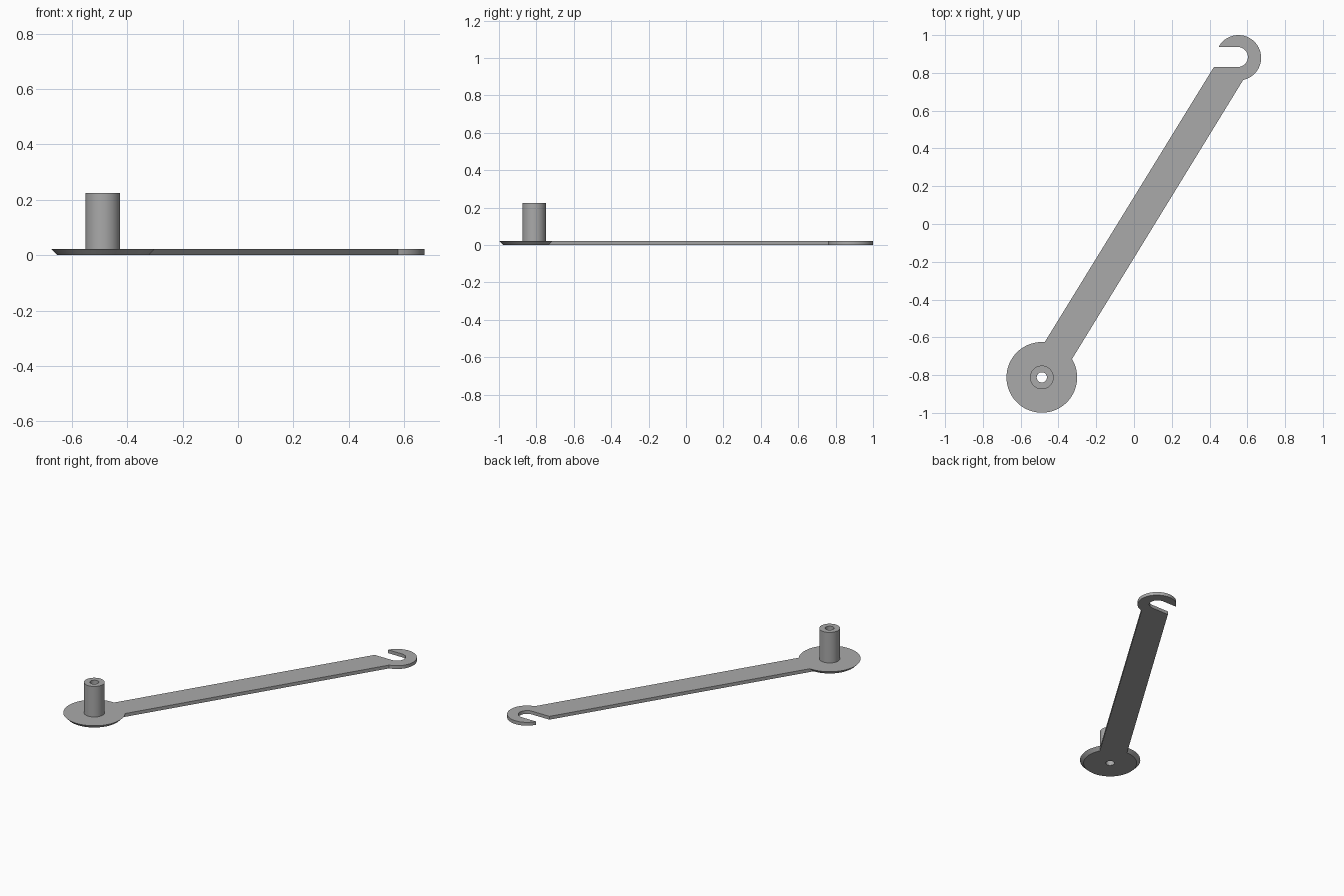
import bpy, bmesh
from math import sin, cos, atan2, radians, tau
from mathutils import Vector

if "Cube" in bpy.data.objects:
    bpy.data.objects.remove(bpy.data.objects["Cube"])

THICK = 0.022
PIVOT = Vector((-0.488, -0.812))
HOOK = Vector((0.553, 0.88))

grey = bpy.data.materials.new("plain grey")
grey.use_nodes = True
colour = (0.4, 0.4, 0.4, 1)
grey.diffuse_color = colour
grey.node_tree.nodes["Principled BSDF"].inputs["Base Color"].default_value = colour


def finish(name, bm):
    bmesh.ops.recalc_face_normals(bm, faces=bm.faces)
    mesh = bpy.data.meshes.new(name)
    bm.to_mesh(mesh)
    bm.free()
    mesh.materials.append(grey)
    ob = bpy.data.objects.new(name, mesh)
    bpy.context.collection.objects.link(ob)
    bpy.ops.object.select_all(action="DESELECT")
    bpy.context.view_layer.objects.active = ob
    ob.select_set(True)
    bpy.ops.object.shade_smooth_by_angle(angle=radians(30))
    return ob


def arc(centre, radius, start, end, steps):
    angles = [start + (end - start) * i / steps for i in range(steps + 1)]
    return [centre + radius * Vector((cos(a), sin(a))) for a in angles]


def revolve(name, profile, centre, sides=64):
    # Closed ring profile swept around a vertical axis
    bm = bmesh.new()
    rings = [[bm.verts.new((*p, z)) for p in arc(centre, r, 0, tau, sides)[:-1]]
             for r, z in profile]
    for low, high in zip(rings, rings[1:] + rings[:1]):
        for i in range(sides):
            j = (i + 1) % sides
            bm.faces.new((low[i], low[j], high[j], high[i]))
    return finish(name, bm)


def plate(name, outline, height):
    bm = bmesh.new()
    base = bm.faces.new([bm.verts.new((*p, 0)) for p in outline])
    top = bmesh.ops.extrude_face_region(bm, geom=[base])["geom"]
    bmesh.ops.translate(bm, vec=(0, 0, height),
                        verts=[v for v in top if isinstance(v, bmesh.types.BMVert)])
    return finish(name, bm)


# Tapered disc with a hollow post, bored right through
revolve("pivot_disc_and_post",
        [(0.027, 0), (0.165, 0), (0.187, THICK), (0.0625, THICK),
         (0.0625, 0.225), (0.027, 0.225)], PIVOT)

# Straight arm whose far end carries an open hook
along = Vector((0.525, 0.851)).normalized()
side = Vector((along.y, -along.x))
heading = atan2(along.y, along.x)
joint = arc(PIVOT, 0.164, heading + 0.545, heading - 0.545, 10)
outer = arc(HOOK, 0.12, radians(-78), radians(151), 40)
slot = arc(Vector((0.55, 0.884)), 0.053, radians(90), radians(-90), 20)
tip = Vector((outer[-1].x, slot[0].y))
shoulder = Vector((0.423, slot[-1].y))
plate("arm_with_hook", joint + outer[:-1] + [tip] + slot + [shoulder], THICK)
